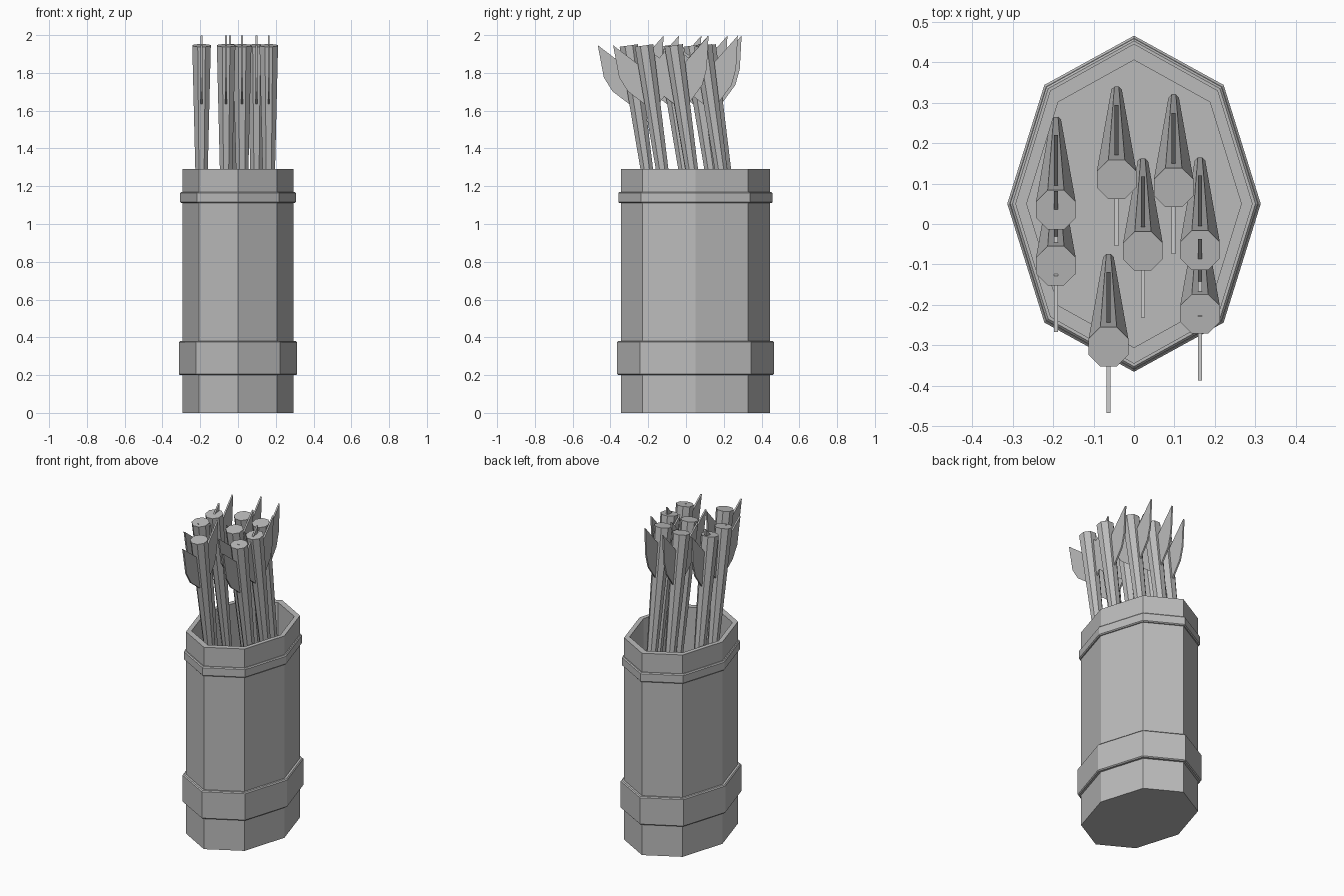
import bpy, bmesh, math
from mathutils import Vector, Matrix

cube = bpy.data.objects.get("Cube")
if cube:
    bpy.data.objects.remove(cube, do_unlink=True)

grey = bpy.data.materials.new("plain_grey")
grey.use_nodes = True
colour = (0.5, 0.5, 0.5, 1)
grey.diffuse_color = colour
grey.node_tree.nodes["Principled BSDF"].inputs["Base Color"].default_value = colour


def finish(name, bm, matrix=None):
    bmesh.ops.recalc_face_normals(bm, faces=bm.faces)
    mesh = bpy.data.meshes.new(name)
    bm.to_mesh(mesh)
    bm.free()
    mesh.materials.append(grey)
    obj = bpy.data.objects.new(name, mesh)
    bpy.context.collection.objects.link(obj)
    if matrix:
        obj.matrix_world = matrix
    return obj


def loft(name, rings, loop=False):
    """Eight-sided oval rings (rx, ry, z) joined in order; capped unless looped."""
    bm = bmesh.new()
    loops = []
    for rx, ry, z in rings:
        angles = [math.tau * i / 8 for i in range(8)]
        loops.append([bm.verts.new((rx * math.cos(a), 0.05 + ry * math.sin(a), z))
                      for a in angles])
    pairs = list(zip(loops, loops[1:]))
    if loop:
        pairs.append((loops[-1], loops[0]))
    else:
        bm.faces.new(loops[0])
        bm.faces.new(loops[-1])
    for a, b in pairs:
        for i in range(8):
            j = (i + 1) % 8
            bm.faces.new((a[i], a[j], b[j], b[i]))
    return finish(name, bm)


# Hollow container with a floor inside
RX, RY = 0.293, 0.395
loft("quiver_body", [(RX, RY, 0), (RX, RY, 1.29),
                     (0.265, 0.355, 1.29), (0.265, 0.355, 0.45)])


# Bands around the container, with small chamfers
def band(name, low, high, out):
    c = 0.006
    loft(name, [(RX - c, RY - c, low), (RX + out - c, RY + out - c, low),
                (RX + out, RY + out, low + c), (RX + out, RY + out, high - c),
                (RX + out - c, RY + out - c, high), (RX - c, RY - c, high)], loop=True)


band("lower_band", 0.2, 0.38, 0.02)
band("upper_band", 1.11, 1.17, 0.013)


# Tapered shaft, origin at the centre of its top, running down local z
def make_shaft(name, matrix):
    bm = bmesh.new()
    length = 1.5
    spin = Matrix.Rotation(math.pi / 8, 4, 'Z')
    bmesh.ops.create_cone(bm, cap_ends=True, segments=8, radius1=0.014,
                          radius2=0.053, depth=length,
                          matrix=Matrix.Translation((0, 0, -length / 2)) @ spin)
    finish(name, bm, matrix)


# Thin curved vane on one side of a shaft
def make_vane(name, matrix, side, reach):
    outline = [(reach, 0.025), (0.155, -0.148), (0.12, -0.228),
               (0.073, -0.276), (0.03, -0.32), (0.03, -0.11)]
    bm = bmesh.new()
    face = bm.faces.new([bm.verts.new((-0.005, side * y, z)) for y, z in outline])
    new = bmesh.ops.extrude_face_region(bm, geom=[face])["geom"]
    bmesh.ops.translate(bm, vec=Vector((0.01, 0, 0)),
                        verts=[v for v in new if isinstance(v, bmesh.types.BMVert)])
    finish(name, bm, matrix)


# Bundle of arrows, all leaning forward
places = [(-0.043, 0.11), (0.098, 0.09), (0.022, -0.067), (-0.063, -0.303),
          (-0.193, 0.035), (-0.193, -0.103), (0.163, -0.065), (0.163, -0.222)]
lean = Matrix.Rotation(math.radians(8.3), 4, 'X')
for n, (x, y) in enumerate(places, 1):
    matrix = Matrix.Translation((x, y, 1.945)) @ lean
    make_shaft(f"arrow_shaft_{n}", matrix)
    make_vane(f"front_vane_{n}", matrix, -1, 0.162)
    make_vane(f"back_vane_{n}", matrix, 1, 0.19)
